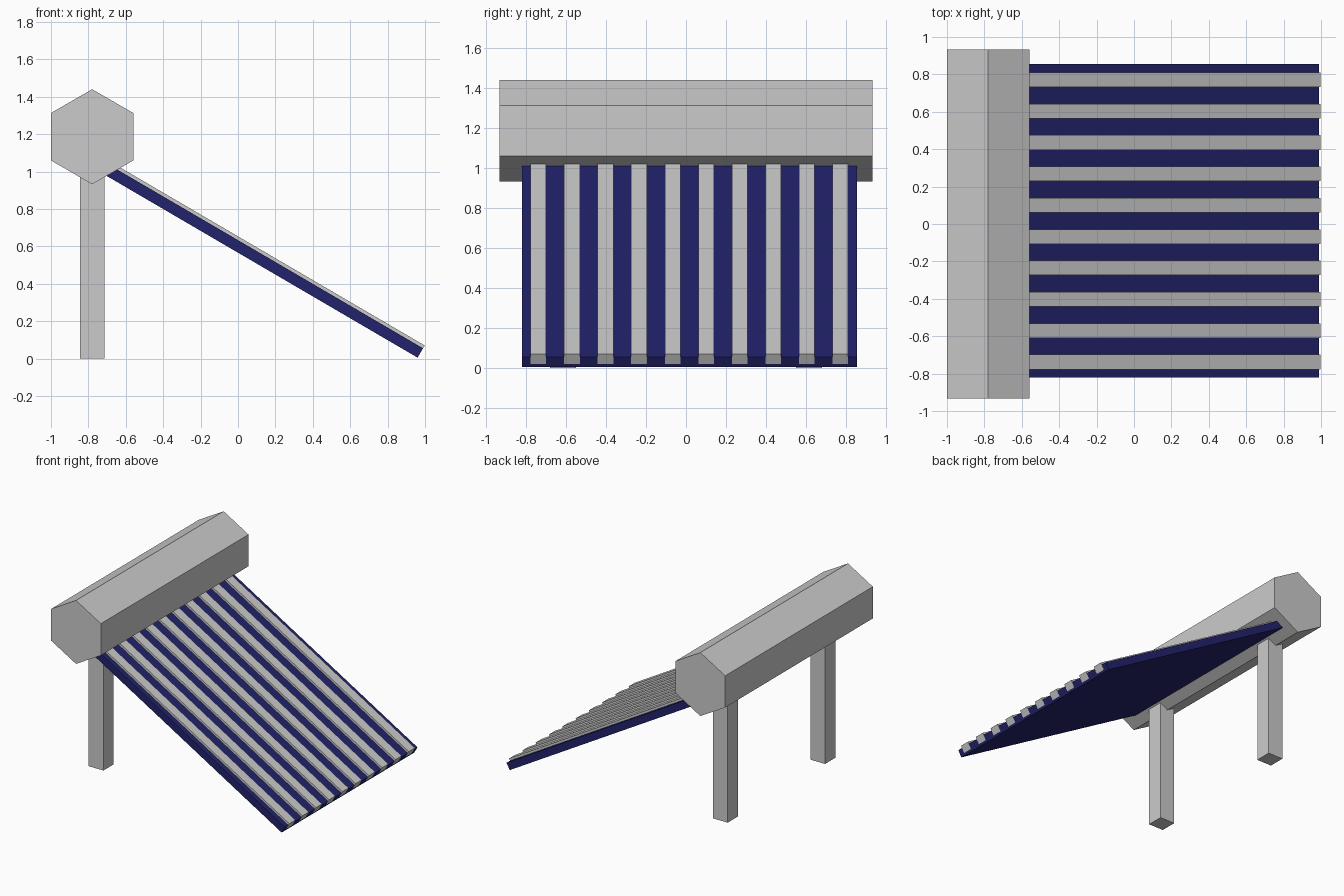
import bpy, math
from mathutils import Vector, Matrix

if "Cube" in bpy.data.objects:
    bpy.data.objects.remove(bpy.data.objects["Cube"])

TILT = math.radians(30.3)


def box(name, size, centre, tilt=0.0, mat=None):
    bpy.ops.mesh.primitive_cube_add(size=1)
    ob = bpy.context.object
    ob.name = name
    ob.data.transform(Matrix.Diagonal((*size, 1)))
    ob.location = centre
    ob.rotation_euler = (0, tilt, 0)
    if mat:
        ob.data.materials.append(mat)
    return ob


def sloped(name, corner, length, width, thick, y, mat=None):
    """Tilted board rising toward -x from its lowest bottom corner (x, z)."""
    along = Vector((-math.cos(TILT), 0, math.sin(TILT)))
    normal = Vector((math.sin(TILT), 0, math.cos(TILT)))
    centre = Vector((corner[0], y, corner[1])) + along * length / 2 + normal * thick / 2
    return box(name, (length, width, thick), centre, TILT, mat)


navy = bpy.data.materials.new("navy")
navy.diffuse_color = (0.016, 0.016, 0.15, 1)
navy.use_nodes = True
navy.node_tree.nodes["Principled BSDF"].inputs["Base Color"].default_value = navy.diffuse_color

# Hexagonal water tank lying along y, with a point at top and bottom
bpy.ops.mesh.primitive_cylinder_add(vertices=6, radius=0.254, depth=1.866,
                                    location=(-0.78, 0, 1.186),
                                    rotation=(math.pi / 2, 0, 0))
bpy.context.object.name = "tank"

# Two square legs reaching into the tank
for side, y in (("front", -0.615), ("back", 0.615)):
    box(side + "_leg", (0.13, 0.13, 1.03), (-0.78, y, 0.515))

# Collector panel
sloped("collector_panel", (0.96, 0.005), 1.95, 1.675, 0.058, 0.018, navy)

# Ten collector tubes set into the panel
for i in range(10):
    sloped(f"collector_tube_{i + 1}", (0.969, 0.02), 1.95, 0.078, 0.058,
           -0.738 + i * 0.1677)
